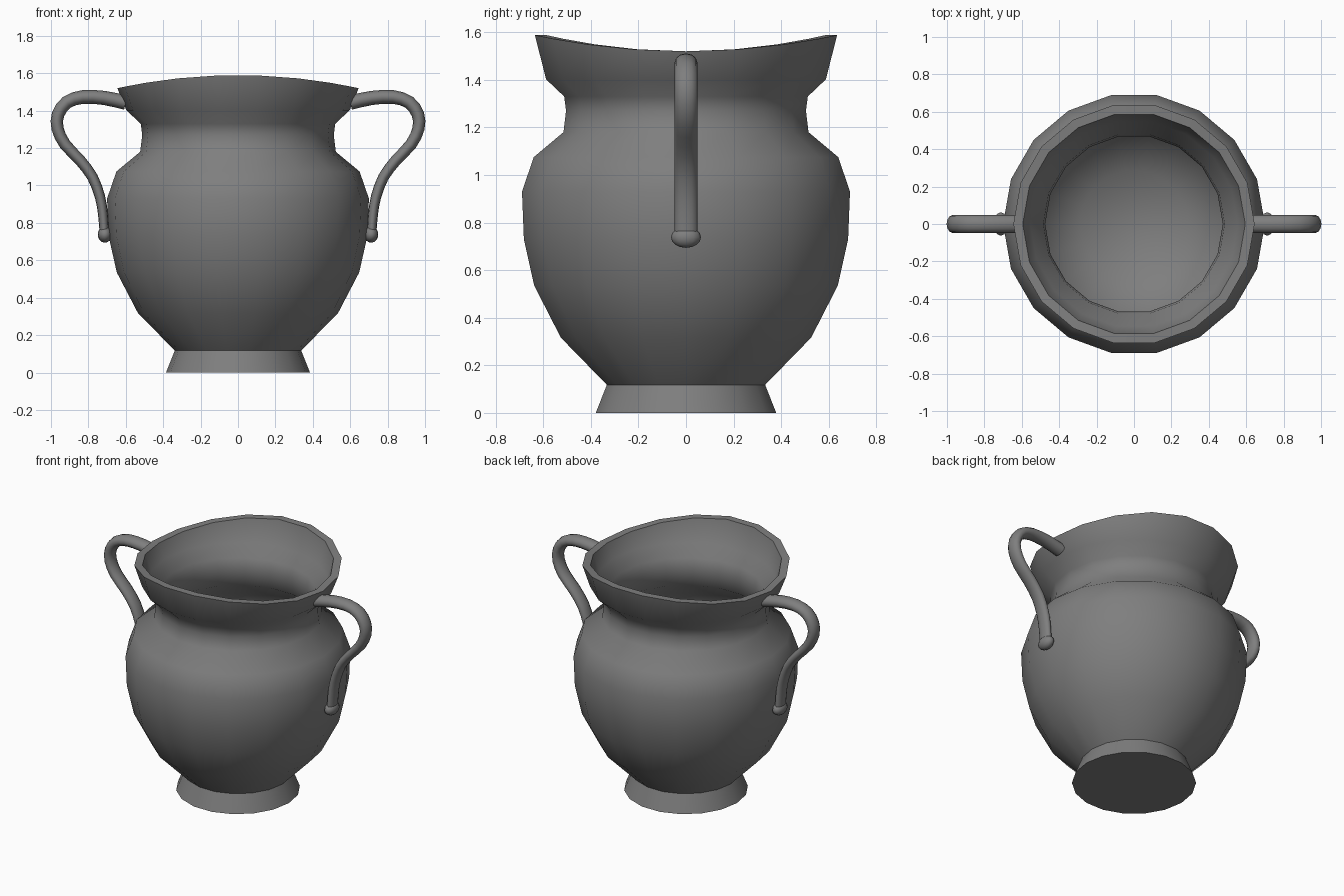
import bpy, bmesh, math
from mathutils import Vector

cube = bpy.data.objects.get("Cube")
if cube:
    bpy.data.objects.remove(cube)

# Single clay colour
grey = bpy.data.materials.new("grey_clay")
grey.use_nodes = True
colour = (0.21, 0.21, 0.21, 1)
grey.diffuse_color = colour
grey.node_tree.nodes["Principled BSDF"].inputs["Base Color"].default_value = colour


def finish(name, bm, angle):
    bmesh.ops.recalc_face_normals(bm, faces=bm.faces)
    mesh = bpy.data.meshes.new(name)
    bm.to_mesh(mesh)
    bm.free()
    mesh.materials.append(grey)
    obj = bpy.data.objects.new(name, mesh)
    bpy.context.collection.objects.link(obj)
    bpy.ops.object.select_all(action='DESELECT')
    obj.select_set(True)
    bpy.context.view_layer.objects.active = obj
    bpy.ops.object.shade_smooth_by_angle(angle=math.radians(angle))
    return obj


def skin(bm, rings):
    """Join successive vertex rings with quads and cap both ends."""
    for a, b in zip(rings, rings[1:]):
        n = len(a)
        for i in range(n):
            j = (i + 1) % n
            bm.faces.new((a[i], a[j], b[j], b[i]))
    bm.faces.new(rings[0])
    bm.faces.new(rings[-1])


# Vase body: outer wall up to the rim, then inner wall down to the floor
SIDES = 18
RIM = 1.52
outer = [(.385, 0), (.338, .118), (.534, .316), (.648, .535), (.692, .73),
         (.70, .93), (.65, 1.075), (.523, 1.18), (.512, 1.27), (.52, 1.33),
         (.597, 1.402), (.645, RIM)]
inner = [(.595, RIM), (.555, 1.42), (.485, 1.35), (.475, 1.27), (.482, 1.165),
         (.615, 1.05), (.655, .92), (.648, .74), (.605, .555), (.495, .345),
         (.29, .15)]
bm = bmesh.new()
rings = []
for r, z in outer + inner:
    ring = []
    for i in range(SIDES):
        a = math.tau * i / SIDES
        # The rim sweeps upward towards the front and back
        lift = 0.07 * math.sin(a) ** 2 if z == RIM else 0
        ring.append(bm.verts.new((r * math.cos(a), r * math.sin(a), z + lift)))
    rings.append(ring)
skin(bm, rings)
finish("vase_body", bm, 46)

# Handle centre line in the xz plane, smoothed with a spline
points = [Vector((x, 0, z)) for x, z in (
    (.60, 1.443), (.715, 1.468), (.83, 1.473), (.915, 1.445), (.962, 1.38),
    (.965, 1.305), (.925, 1.22), (.845, 1.135), (.778, 1.045), (.738, .94),
    (.722, .845), (.715, .75))]


def spline(pts, steps):
    ext = [2 * pts[0] - pts[1]] + pts + [2 * pts[-1] - pts[-2]]
    path = []
    for p, q, r, s in zip(ext, ext[1:], ext[2:], ext[3:]):
        for k in range(steps):
            t = k / steps
            path.append(0.5 * (2 * q + (r - p) * t + (2 * p - 5 * q + 4 * r - s) * t ** 2
                               + (3 * q - p - 3 * r + s) * t ** 3))
    return path + [pts[-1]]


path = spline(points, 2)
for side, name in ((1, "left"), (-1, "right")):
    # Flattened tube that tapers towards the lower end
    bm = bmesh.new()
    rings = []
    last = len(path) - 1
    for k, p in enumerate(path):
        tangent = (path[min(k + 1, last)] - path[max(k - 1, 0)]).normalized()
        normal = tangent.cross(Vector((0, 1, 0)))
        thick = 0.039 - 0.014 * k / last
        ring = []
        for i in range(12):
            a = math.tau * i / 12
            v = p + normal * thick * math.cos(a) + Vector((0, 0.048 * math.sin(a), 0))
            ring.append(bm.verts.new((side * v.x, v.y, v.z)))
        rings.append(ring)
    skin(bm, rings)
    finish(name + "_handle", bm, 60)

    # Rounded knob where the handle meets the belly
    bm = bmesh.new()
    bmesh.ops.create_uvsphere(bm, u_segments=12, v_segments=8, radius=1)
    for v in bm.verts:
        v.co = (side * 0.712 + v.co.x * 0.038, v.co.y * 0.063, 0.738 + v.co.z * 0.044)
    finish(name + "_handle_knob", bm, 60)
